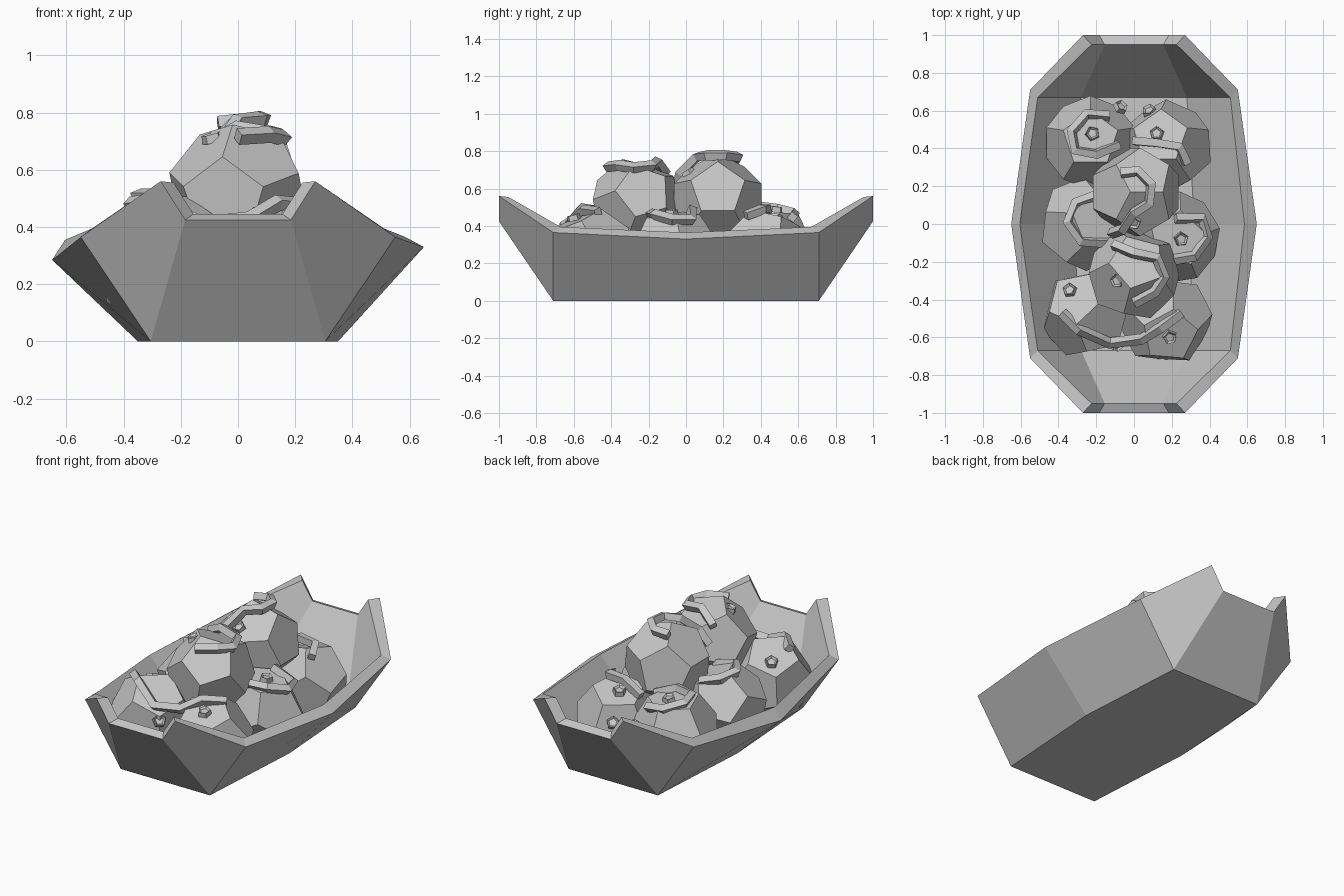
import bpy, bmesh
from math import sqrt
from mathutils import Vector, Matrix

cube = bpy.data.objects.get("Cube")
if cube:
    bpy.data.objects.remove(cube, do_unlink=True)

SHADE = (0.57, 0.57, 0.57, 1)
grey = bpy.data.materials.new("plain grey")
grey.use_nodes = True
grey.diffuse_color = SHADE
grey.node_tree.nodes["Principled BSDF"].inputs["Base Color"].default_value = SHADE


def finish(name, bm):
    bmesh.ops.recalc_face_normals(bm, faces=bm.faces)
    mesh = bpy.data.meshes.new(name)
    bm.to_mesh(mesh)
    bm.free()
    mesh.materials.append(grey)
    ob = bpy.data.objects.new(name, mesh)
    bpy.context.collection.objects.link(ob)


# Folded boat tray: an outer and an inner skin joined along the rim
def skin(bm, base, base_mid, corner, mids, tip, dip):
    """Returns the rim loop; every quarter mirrors the same points."""
    def ring(p):
        return {(sx, sy): bm.verts.new((sx * p[0], sy * p[1], p[2])) for sx in (-1, 1) for sy in (-1, 1)}
    b, c, t, d = ring(base), ring(corner), ring(tip), ring(dip)
    bmid = {s: bm.verts.new((s * base_mid, 0, base[2])) for s in (-1, 1)}
    rmid = {s: bm.verts.new((s * mids[s][0], 0, mids[s][1])) for s in (-1, 1)}
    bm.faces.new([b[-1, -1], b[1, -1], bmid[1], b[1, 1], b[-1, 1], bmid[-1]])
    for sy in (-1, 1):
        bm.faces.new([b[-1, sy], b[1, sy], d[1, sy], d[-1, sy]])
        for sx in (-1, 1):
            bm.faces.new([b[sx, sy], bmid[sx], rmid[sx], c[sx, sy]])
            bm.faces.new([b[sx, sy], c[sx, sy], t[sx, sy], d[sx, sy]])
    loop = []
    for sx, a, z in ((1, -1, 1), (-1, 1, -1)):
        loop += [d[sx, a], t[sx, a], c[sx, a], rmid[sx], c[sx, z], t[sx, z], d[sx, z]]
    return loop


bm = bmesh.new()
outer = skin(bm, (0.305, 0.71, 0), 0.35, (0.55, 0.71, 0.365),
             {-1: (0.65, 0.285), 1: (0.65, 0.33)}, (0.27, 1, 0.56), (0.185, 1, 0.425))
inner = skin(bm, (0.28, 0.67, 0.05), 0.32, (0.51, 0.67, 0.395),
             {-1: (0.605, 0.355), 1: (0.585, 0.365)}, (0.225, 0.95, 0.555), (0.155, 0.95, 0.445))
for i in range(len(outer)):
    j = (i + 1) % len(outer)
    bm.faces.new([outer[i], outer[j], inner[j], inner[i]])
finish("boat_tray", bm)

# Twelve-sided balls: corners are the face centres of an icosahedron
R = 0.25


def ball(name, centre, normal, up):
    ico = bmesh.new()
    bmesh.ops.create_icosphere(ico, subdivisions=1, radius=1)
    ico.verts.ensure_lookup_table()
    bm = bmesh.new()
    # First icosahedron corner becomes a face centre pointing along the normal
    v0 = ico.verts[0]
    n0 = v0.co.normalized()
    p0 = v0.link_faces[0].calc_center_median()

    def frame(n, p):
        n = n.normalized()
        side = n.cross(p).normalized()
        return Matrix((n, side, n.cross(side))).transposed()
    turn = frame(Vector(normal), Vector(up)) @ frame(n0, p0).transposed()
    for f in ico.faces:
        bm.verts.new(turn @ f.calc_center_median().normalized() * R + Vector(centre))
    bmesh.ops.convex_hull(bm, input=bm.verts)
    bmesh.ops.dissolve_limit(bm, angle_limit=0.05, verts=bm.verts, edges=bm.edges)
    ico.free()
    finish(name, bm)


balls = {
    "top_front": ((0, -0.265, 0.52), (-0.2, -0.76, -0.1), (-0.06, -0.23, 0.11)),
    "top_back": ((0.01, 0.17, 0.54), (0.95, 0, 0.3), (0.6, 0, 0.8)),
    "back_left": ((-0.23, 0.43, 0.28), (0.0, 0.1, 1), (0, 1, 0)),
    "back_right": ((0.17, 0.41, 0.25), (-0.15, 0.25, 0.9), (1, 0.3, 0)),
    "mid_left": ((-0.26, 0, 0.285), (0.35, 0.1, 0.9), (-1, 0.2, 0)),
    "mid_right": ((0.21, -0.07, 0.26), (0.1, -0.05, 1), (1, 0.2, 0)),
    "front_left": ((-0.25, -0.47, 0.275), (-0.3, 0.35, 0.8), (0.2, -1, 0)),
    "front_right": ((0.17, -0.51, 0.25), (0.1, -0.4, 0.9), (1, 0.2, 0)),
}
for name, (centre, normal, up) in balls.items():
    ball("ball_" + name, centre, normal, up)


def height(name, x, y, r):
    c = balls[name][0]
    return c[2] + sqrt(max(0.003, r * r - (x - c[0]) ** 2 - (y - c[1]) ** 2))


# Square-section curls draped over the balls
def curl(names, path, reach=0.24, w=0.021, h=0.021):
    pts = [Vector((x, y, max(height(n, x, y, reach) for n in names))) for x, y in path]
    bm = bmesh.new()
    last = None
    for i, p in enumerate(pts):
        a, b = pts[max(i - 1, 0)], pts[min(i + 1, len(pts) - 1)]
        along = (b - a).normalized()
        out = sum(((p - Vector(balls[n][0])).normalized() for n in names), Vector())
        side = along.cross(out).normalized()
        up = side.cross(along)
        ring = [bm.verts.new(p + side * w * s + up * h * t) for s, t in ((-1, -1), (1, -1), (1, 1), (-1, 1))]
        if last:
            for k in range(4):
                bm.faces.new([last[k], last[k - 1], ring[k - 1], ring[k]])
        else:
            bm.faces.new(ring)
        last = ring
    bm.faces.new(last)
    finish("curl_" + names[0], bm)


curl(["top_back"], [(-0.07, 0.27), (0.02, 0.28), (0.09, 0.21), (0.08, 0.11), (0, 0.06),
                    (-0.06, -0.03), (-0.12, -0.05)], 0.255)
curl(["top_front"], [(-0.11, -0.11), (0, -0.155), (0.12, -0.18), (0.16, -0.28), (0.11, -0.36), (0, -0.42)], 0.25)
curl(["back_left"], [(-0.13, 0.57), (-0.25, 0.58), (-0.33, 0.49), (-0.31, 0.39), (-0.2, 0.37), (-0.08, 0.42)])
curl(["back_right"], [(0, 0.44), (0.12, 0.43), (0.24, 0.41), (0.28, 0.32)], 0.25)
curl(["mid_left"], [(-0.2, 0.15), (-0.31, 0.11), (-0.35, 0.01), (-0.28, -0.09), (-0.13, -0.1)])
curl(["mid_right"], [(0.22, 0.03), (0.36, 0.03), (0.39, -0.07), (0.32, -0.17), (0.15, -0.2)], 0.25)
curl(["front_left", "front_right"], [(-0.38, -0.47), (-0.29, -0.56), (-0.13, -0.63), (0.04, -0.61),
                                     (0.14, -0.55), (0.25, -0.47)])


# Small five-sided studs with a sunken middle, leaning towards the sky
def stud(name, x, y):
    p = Vector((x, y, height(name, x, y, 0.215)))
    bm = bmesh.new()
    bmesh.ops.create_cone(bm, cap_ends=True, segments=5, radius1=0.04, radius2=0.036, depth=0.03)
    top = max(bm.faces, key=lambda f: f.calc_center_median().z)
    bmesh.ops.inset_region(bm, faces=[top], thickness=0.012)
    bmesh.ops.translate(bm, verts=top.verts, vec=(0, 0, -0.012))
    lean = (p - Vector(balls[name][0])).normalized() + Vector((0, 0, 0.6))
    turn = lean.to_track_quat('Z', 'Y').to_matrix().to_4x4()
    bmesh.ops.transform(bm, matrix=Matrix.Translation(p) @ turn, verts=bm.verts)
    finish("stud_" + name, bm)


for name, x, y in (("back_left", -0.22, 0.48), ("back_right", 0.12, 0.48), ("back_right", 0.08, 0.6),
                   ("back_left", -0.07, 0.62), ("mid_right", 0.25, -0.08), ("front_left", -0.34, -0.35),
                   ("front_right", 0.19, -0.6), ("front_left", -0.09, -0.64), ("top_front", -0.09, -0.3),
                   ("top_back", 0, 0.01)):
    stud(name, x, y)
